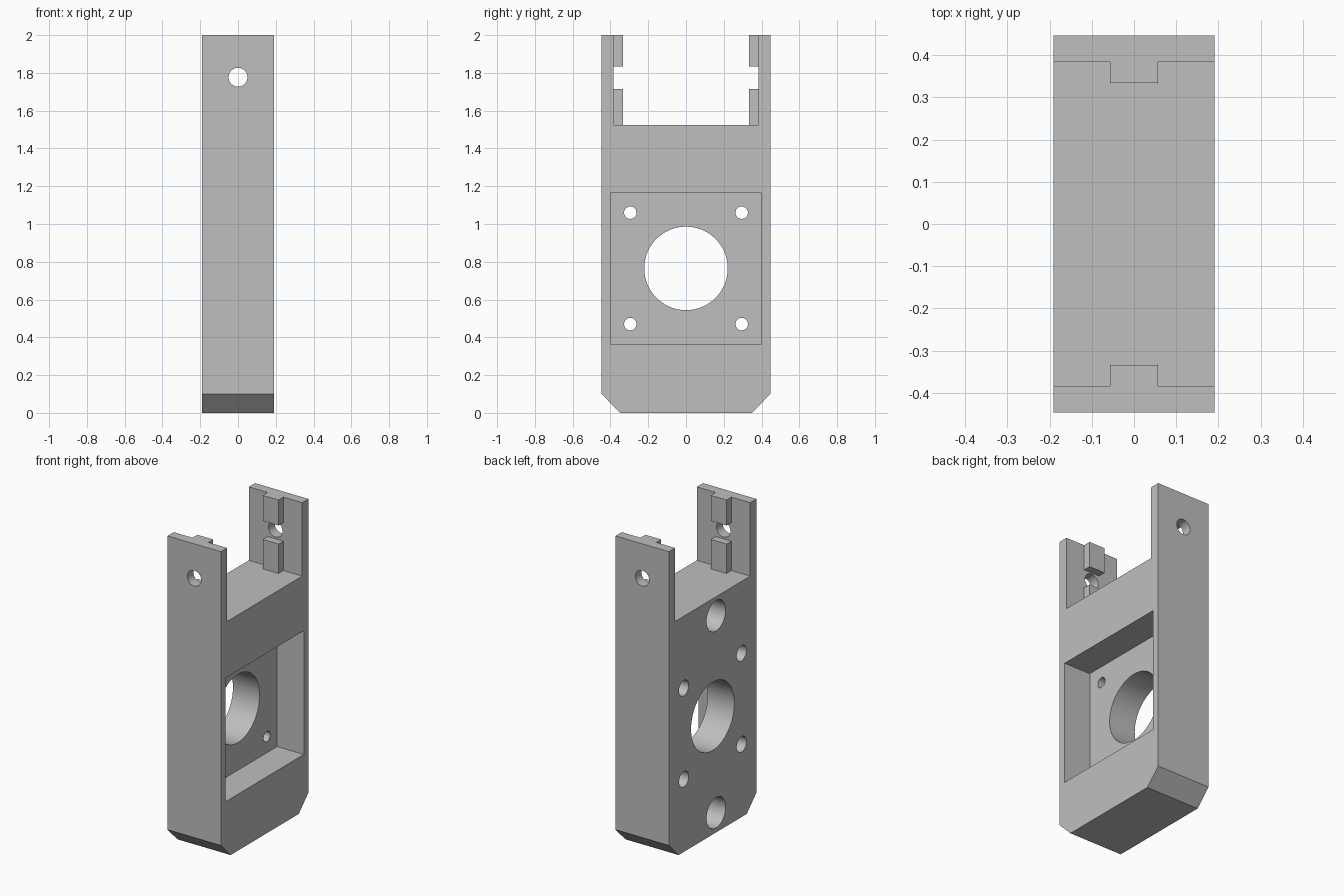
import bpy, bmesh, math
from mathutils import Matrix

if "Cube" in bpy.data.objects:
    bpy.data.objects.remove(bpy.data.objects["Cube"])

HX, HY, TOP = 0.191, 0.447, 2.0      # half depth, half width, height
SLOT_Y, SLOT_Z = 0.3835, 1.525       # fork opening
HOLE_Z = 0.765                       # centre of the motor bore

grey = bpy.data.materials.new("light grey")
grey.diffuse_color = (0.52, 0.52, 0.52, 1)
grey.use_nodes = True
grey.node_tree.nodes["Principled BSDF"].inputs["Base Color"].default_value = grey.diffuse_color


def finish(name, bm):
    bmesh.ops.recalc_face_normals(bm, faces=bm.faces)
    mesh = bpy.data.meshes.new(name)
    bm.to_mesh(mesh)
    bm.free()
    mesh.materials.append(grey)
    ob = bpy.data.objects.new(name, mesh)
    bpy.context.collection.objects.link(ob)
    return ob


def box(name, x0, x1, y0, y1, z0, z1):
    bm = bmesh.new()
    bmesh.ops.create_cube(bm, size=1)
    for v in bm.verts:
        v.co = (x1 if v.co.x > 0 else x0, y1 if v.co.y > 0 else y0,
                z1 if v.co.z > 0 else z0)
    return finish(name, bm)


def cylinder(name, r, axis, a, b, other, z, sides=48):
    """Cylinder along x or y from a to b; other is its position across."""
    bm = bmesh.new()
    mid = (a + b) / 2
    if axis == 'X':
        m = Matrix.Translation((mid, other, z)) @ Matrix.Rotation(math.pi / 2, 4, 'Y')
    else:
        m = Matrix.Translation((other, mid, z)) @ Matrix.Rotation(math.pi / 2, 4, 'X')
    bmesh.ops.create_cone(bm, cap_ends=True, segments=sides, radius1=r, radius2=r,
                          depth=b - a, matrix=m)
    return finish(name, bm)


def extrude_profile(name, pts):
    """Extrude a y-z outline through the full depth."""
    bm = bmesh.new()
    face = bm.faces.new([bm.verts.new((-HX, y, z)) for y, z in pts])
    new = bmesh.ops.extrude_face_region(bm, geom=[face])["geom"]
    bmesh.ops.translate(bm, vec=(2 * HX, 0, 0),
                        verts=[v for v in new if isinstance(v, bmesh.types.BMVert)])
    return finish(name, bm)


def boolean(target, tool, operation='DIFFERENCE'):
    mod = target.modifiers.new(tool.name, 'BOOLEAN')
    mod.operation, mod.solver, mod.object = operation, 'EXACT', tool
    bpy.context.view_layer.objects.active = target
    bpy.ops.object.modifier_apply(modifier=mod.name)
    bpy.data.objects.remove(tool, do_unlink=True)


# forked body with chamfered lower corners
half = [(0.348, 0), (HY, 0.1), (HY, TOP), (SLOT_Y, TOP), (SLOT_Y, SLOT_Z)]
body = extrude_profile("bracket_body", half + [(-y, z) for y, z in reversed(half)])

# square motor pocket and central bore
boolean(body, box("pocket_cutter", 0, HX + 0.1, -0.4, 0.4, 0.365, 1.165))
boolean(body, cylinder("bore_cutter", 0.221, 'X', -0.4, 0.4, 0, HOLE_Z, 96))

# counterbored screw holes
for y in (-0.295, 0.295):
    for z in (HOLE_Z - 0.295, HOLE_Z + 0.295):
        boolean(body, cylinder("screw_cutter", 0.033, 'X', -0.4, 0.1, y, z, 32))
        boolean(body, cylinder("head_cutter", 0.05, 'X', -0.4, -0.08, y, z, 32))

# two blind round sockets on the rear side
for z in (0.128, 1.402):
    boolean(body, cylinder("socket_cutter", 0.098, 'X', -0.4, 0.01, -0.035, z))

# pivot hole through both arms
boolean(body, cylinder("pivot_cutter", 0.05, 'Y', -0.6, 0.6, 0, 1.777))

bpy.context.view_layer.objects.active = body
body.select_set(True)
bpy.ops.object.shade_smooth_by_angle(angle=math.radians(30))

# guide tabs above and below the pivot hole on each arm
for side, name in ((-1, "front"), (1, "back")):
    y0, y1 = sorted((side * 0.334, side * SLOT_Y))
    box(name + "_lower_tab", -0.0565, 0.0565, y0, y1, SLOT_Z, 1.715)
    box(name + "_upper_tab", -0.0565, 0.0565, y0, y1, 1.835, TOP)
